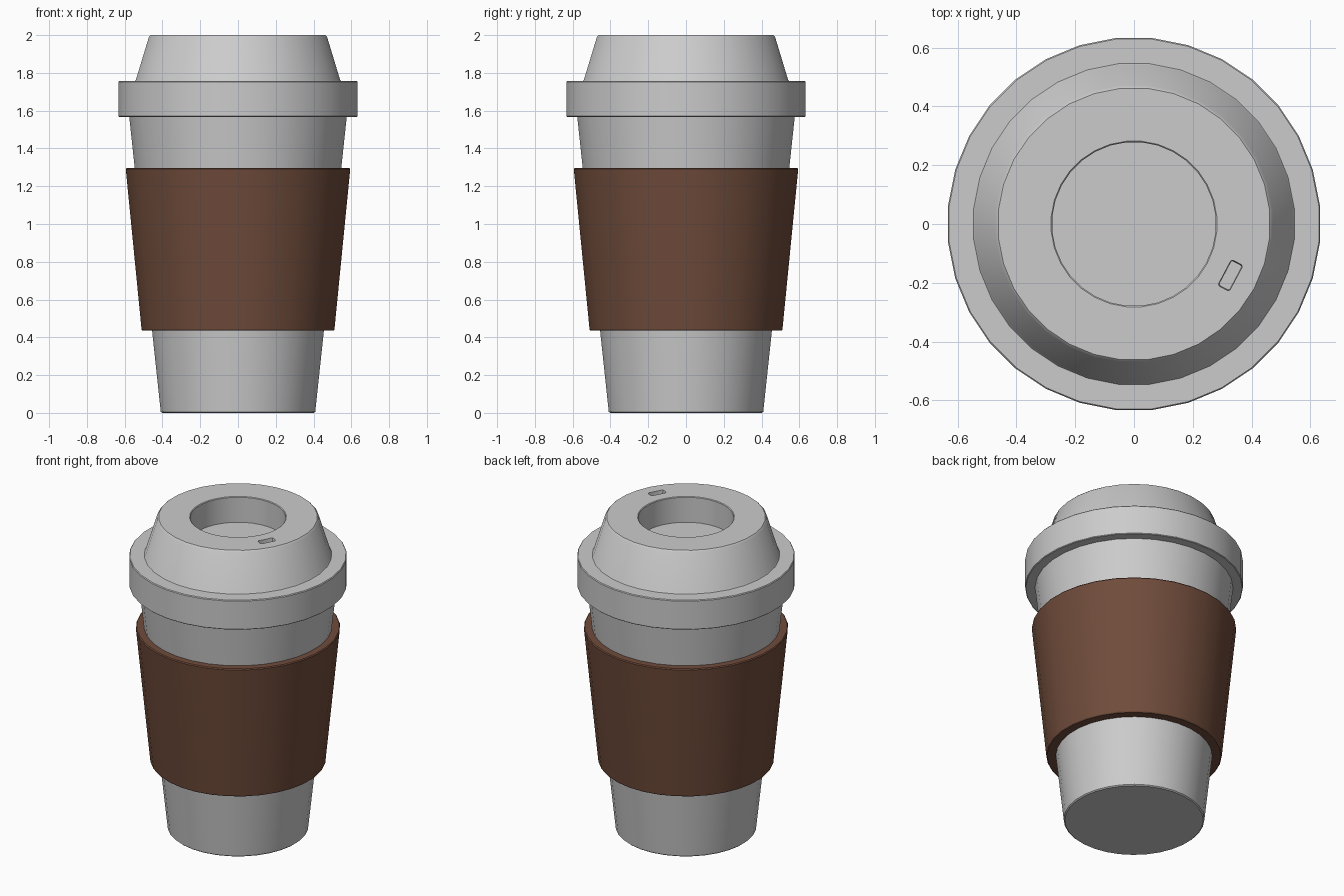
import bpy, bmesh, math
from mathutils import Matrix

if "Cube" in bpy.data.objects:
    bpy.data.objects.remove(bpy.data.objects["Cube"])

SIDES = 32

def material(name, rgb):
    m = bpy.data.materials.new(name)
    m.diffuse_color = (*rgb, 1)
    m.use_nodes = True
    m.node_tree.nodes["Principled BSDF"].inputs["Base Color"].default_value = m.diffuse_color
    return m

GREY = material("light_grey", (0.60, 0.60, 0.60))
BROWN = material("brown", (0.16, 0.071, 0.043))

def lathe(name, profile, mat, loop=False):
    """Revolve (radius, z) points; open profiles are capped at both ends."""
    bm = bmesh.new()
    rings = []
    for r, z in profile:
        rings.append([bm.verts.new((r * math.cos(a), r * math.sin(a), z))
                      for a in (2 * math.pi * (i + 0.5) / SIDES for i in range(SIDES))])
    pairs = list(zip(rings, rings[1:]))
    if loop:
        pairs.append((rings[-1], rings[0]))
    else:
        bm.faces.new(rings[0])
        bm.faces.new(rings[-1])
    for a, b in pairs:
        for i in range(SIDES):
            j = (i + 1) % SIDES
            bm.faces.new((a[i], a[j], b[j], b[i]))
    bmesh.ops.recalc_face_normals(bm, faces=bm.faces)
    me = bpy.data.meshes.new(name)
    bm.to_mesh(me)
    bm.free()
    ob = bpy.data.objects.new(name, me)
    bpy.context.collection.objects.link(ob)
    me.materials.append(mat)
    return ob

def smooth(ob):
    bpy.ops.object.select_all(action='DESELECT')
    ob.select_set(True)
    bpy.context.view_layer.objects.active = ob
    bpy.ops.object.shade_smooth_by_angle(angle=math.radians(30))

# Tapered cup with a softened bottom edge
cup = lathe("cup", [(0.404, 0), (0.411, 0.006), (0.582, 1.60)], GREY)

# Sleeve around the middle, touching the cup wall inside
sleeve = lathe("sleeve", [(0.452, 0.435), (0.508, 0.435), (0.513, 0.441),
                          (0.597, 1.290), (0.592, 1.296), (0.545, 1.296)], BROWN, loop=True)

# Lid: wide rim, sloping shoulder, flat top and round sunken well
lid = lathe("lid", [(0.57, 1.567), (0.632, 1.567), (0.636, 1.571), (0.636, 1.752),
                    (0.632, 1.757), (0.548, 1.757), (0.543, 1.764), (0.474, 1.990),
                    (0.464, 2.0), (0.283, 2.0), (0.279, 1.996), (0.279, 1.835)], GREY)

# Sip hole: shallow recess cut into the lid top
bm = bmesh.new()
bmesh.ops.create_cube(bm, size=1)
bmesh.ops.scale(bm, vec=(0.048, 0.105, 0.06), verts=bm.verts)
bmesh.ops.bevel(bm, geom=[e for e in bm.edges if abs(e.verts[0].co.z - e.verts[1].co.z) > 0.01],
                offset=0.008, segments=2, affect='EDGES', profile=0.5)
for v in bm.verts:
    if v.co.z < 0:
        v.co.x *= 0.85
        v.co.y *= 0.9
bmesh.ops.transform(bm, verts=bm.verts,
                    matrix=Matrix.Translation((0.328, -0.175, 2.0)) @ Matrix.Rotation(math.radians(-28), 4, 'Z'))
me = bpy.data.meshes.new("sip_cutter")
bm.to_mesh(me)
bm.free()
me.materials.append(GREY)
cutter = bpy.data.objects.new("sip_cutter", me)
bpy.context.collection.objects.link(cutter)
cutter.hide_render = True

cut = lid.modifiers.new("sip_hole", 'BOOLEAN')
cut.operation = 'DIFFERENCE'
cut.solver = 'EXACT'
cut.object = cutter
bpy.ops.object.select_all(action='DESELECT')
lid.select_set(True)
bpy.context.view_layer.objects.active = lid
bpy.ops.object.modifier_apply(modifier=cut.name)
bpy.data.objects.remove(cutter)

for part in (cup, sleeve, lid):
    smooth(part)
